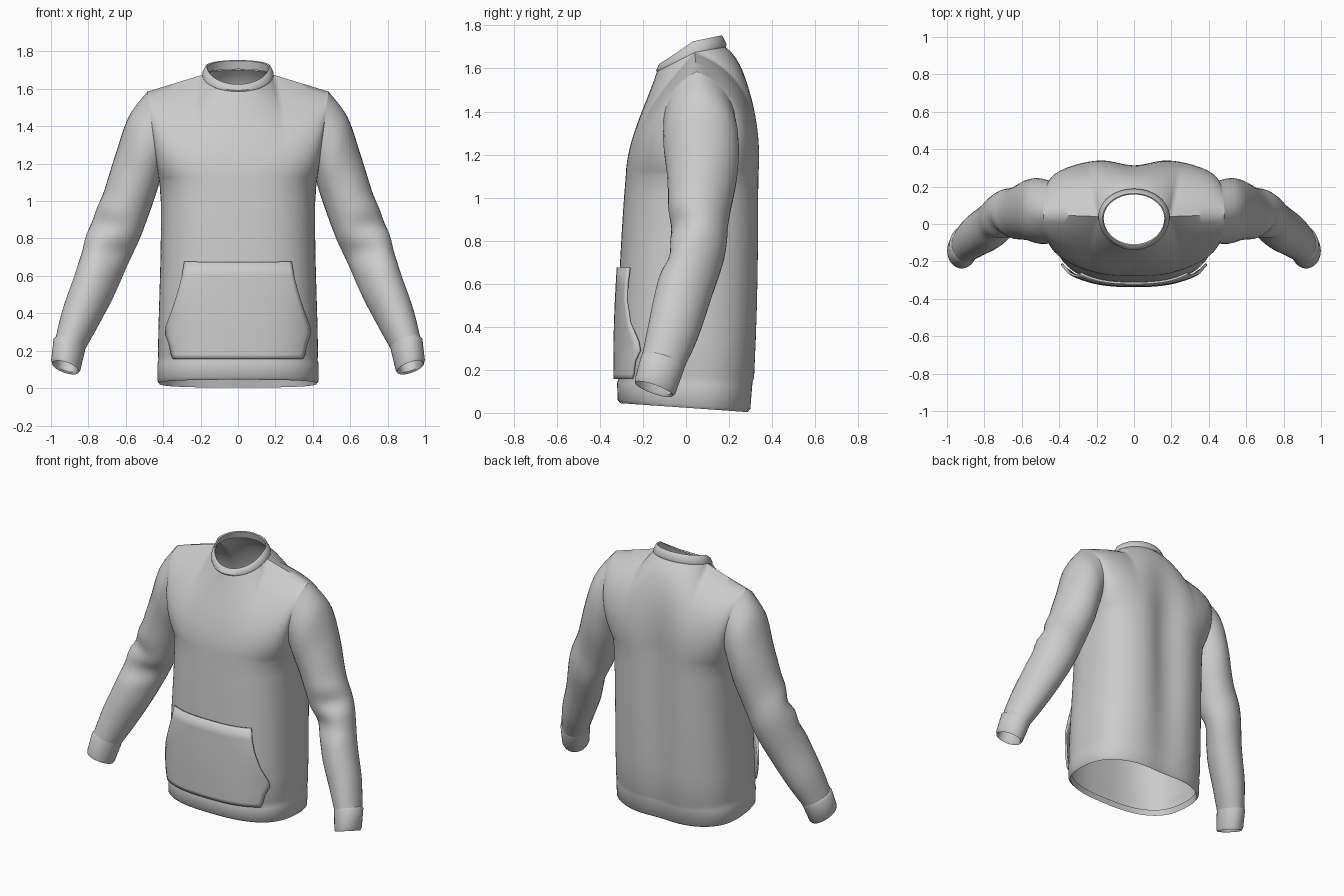
import bpy, bmesh, math
from mathutils import Vector

if "Cube" in bpy.data.objects:
    bpy.data.objects.remove(bpy.data.objects["Cube"])

E = 0.75          # roundness of the torso section
N = 60            # columns across each torso panel
K = 16            # rows from armpit to shoulder
NECK = 0.3        # share of the columns that end at the neckline


def lerp(a, b, t):
    return a + (b - a) * t


def make(name, grids, closed=False, mirror=False, angle=50):
    """Skin lists of point rows into one smooth object."""
    bm = bmesh.new()
    for rows in grids:
        vs = [[bm.verts.new(p) for p in r] for r in rows]
        n = len(rows[0])
        for a, b in zip(vs, vs[1:]):
            for j in range(n if closed else n - 1):
                k = (j + 1) % n
                bm.faces.new((a[j], a[k], b[k], b[j]))
    bmesh.ops.remove_doubles(bm, verts=bm.verts, dist=0.0004)
    bmesh.ops.recalc_face_normals(bm, faces=bm.faces)
    me = bpy.data.meshes.new(name)
    bm.to_mesh(me)
    bm.free()
    ob = bpy.data.objects.new(name, me)
    bpy.context.collection.objects.link(ob)
    if mirror:
        ob.modifiers.new("mirror", 'MIRROR')
    bpy.ops.object.select_all(action='DESELECT')
    ob.select_set(True)
    bpy.context.view_layer.objects.active = ob
    bpy.ops.object.shade_smooth_by_angle(angle=math.radians(angle))
    return ob


def spline(rows, sub):
    """Catmull-Rom interpolation between key rows."""
    out = []
    for i in range(len(rows) - 1):
        quad = zip(rows[max(i - 1, 0)], rows[i], rows[i + 1], rows[min(i + 2, len(rows) - 1)])
        quad = list(quad)
        for s in range(sub):
            t = s / sub
            out.append([b + (c - a) * (t / 2) + (2 * a - 5 * b + 4 * c - d) * (t * t / 2)
                        + (3 * b - a - 3 * c + d) * (t ** 3 / 2) for a, b, c, d in quad])
    return out + [rows[-1]]


def arc(u, w, side, mid, e=E):
    """Half torso section: side and mid are (y, z) at the side and the centre."""
    s, c = math.sin(u * math.pi / 2), max(math.cos(u * math.pi / 2), 0) ** e
    if abs(u) > 0.9999:
        c = 0
    return Vector((math.copysign(w * abs(s) ** e, s), lerp(side[0], mid[0], c), lerp(side[1], mid[1], c)))


def top_edge(u, mid):
    """Neckline in the middle, shoulder seam at the sides."""
    if abs(u) <= NECK + 1e-6:
        return arc(u / NECK, 0.19, (0.04, 1.675), mid, 1)
    s = (abs(u) - NECK) / (1 - NECK)
    return Vector((math.copysign(lerp(0.19, 0.485, s), u), lerp(0.04, 0.05, s), lerp(1.675, 1.585, s)))


# Torso: half width, side y, front (y, z), back (y, z)
LOW = [(.412, 0, (-.295, .08), (.285, .05)), (.42, 0, (-.305, .045), (.295, .003)),
       (.431, 0, (-.318, .06), (.308, .018)), (.431, 0, (-.320, .14), (.318, .12)),
       (.425, 0, (-.314, .158), (.320, .14)), (.428, 0, (-.322, .18), (.328, .165)),
       (.425, .01, (-.320, .34), (.338, .34)), (.420, .02, (-.315, .5), (.345, .5)),
       (.415, .035, (-.308, .67), (.350, .67)), (.412, .05, (-.298, .85), (.352, .85)),
       (.413, .06, (-.288, 1.0), (.352, 1.0)), (.42, .07, (-.28, 1.1), (.352, 1.1))]
US = [-1 + 2 * j / N for j in range(N + 1)]


def panel(back):
    rows = []
    for w, ys, f, b in LOW:
        zs = (f[1] + b[1]) / 2
        rows.append([arc(u, w, (ys, zs), b if back else f) for u in US])
    if back:
        c1, c2, top = ((.28, 1.15), (.358, 1.3)), ((.30, 1.5), (.325, 1.58)), (.185, 1.70)
    else:
        c1, c2, top = ((-.16, 1.15), (-.275, 1.27)), ((-.16, 1.5), (-.19, 1.42)), (-.135, 1.585)
    base = rows[-1]
    for k in range(1, K + 1):
        t = k / K
        rows.append([base[j] * (1 - t) ** 3 + arc(u, .43, *c1) * (3 * t * (1 - t) ** 2)
                     + arc(u, .47, *c2) * (3 * t * t * (1 - t)) + top_edge(u, top) * t ** 3
                     for j, u in enumerate(US)])
    if back:  # soft vertical valley down the spine
        for r in rows:
            for p in r:
                fade = min(1, .3 + p.z) * min(1, max(0, (1.65 - p.z) / .5))
                p.y -= .045 * math.exp(-(p.x / .12) ** 2) * fade
    return rows


front, rear = panel(False), panel(True)
make("torso", [front, rear])

# Sleeve: armhole loop, then sections (outer x, z, inner x, z, centre y, half depth, tilt)
hole = [r[-1].copy() for r in front[len(LOW) - 1:]] + [r[-1].copy() for r in rear[-2:len(LOW) - 1:-1]]
M = len(hole)


def section(ox, oz, ix, iz, y, d, tilt):
    c, out = Vector(((ox + ix) / 2, y, (oz + iz) / 2)), Vector(((ox - ix) / 2, 0, (oz - iz) / 2))
    fwd = Vector((0, -d, tilt))
    return [c - out * math.cos(2 * math.pi * i / M) + fwd * math.sin(2 * math.pi * i / M) for i in range(M)]


ARM = [(.585, 1.45, .435, 1.05, .07, .175, 0), (.655, 1.25, .465, .96, .075, .163, 0),
       (.725, 1.03, .525, .80, .06, .140, .01), (.795, .86, .59, .66, .058, .123, .02),
       (.865, .63, .665, .49, -.01, .125, .03), (.935, .43, .75, .33, -.06, .115, .03),
       (.975, .27, .815, .215, -.105, .098, .03)]
sleeve = spline([hole] + [section(*s) for s in ARM], 6)
for r in sleeve:  # elbow folds
    c = sum(r, Vector()) / M
    for i, p in enumerate(r):
        a = 2 * math.pi * i / M
        f = math.exp(-((c.z - .76) / .13) ** 2) * max(0, math.sin(a - .3))
        p += (p - c) * (.09 * f * math.sin((p.z - .76) * 36))
make("sleeves", [sleeve], closed=True, mirror=True)

# Cuffs with a rolled open end
CUFF = [(.975, .27, .815, .215, -.105, .098, .03), (.986, .262, .818, .2, -.109, .1, .03),
        (.999, .15, .842, .1, -.143, .095, .032), (.994, .132, .85, .088, -.149, .088, .03),
        (.984, .14, .858, .1, -.147, .078, .028), (.972, .24, .835, .2, -.115, .08, .028)]
make("cuffs", [[section(*s) for s in CUFF]], closed=True, mirror=True)

# Collar band around the neckline
COLLAR = [(.19, .04, 1.675, (-.135, 1.585), (.185, 1.70)), (.19, .04, 1.69, (-.139, 1.592), (.189, 1.712)),
          (.174, .035, 1.722, (-.123, 1.622), (.17, 1.75)), (.168, .033, 1.726, (-.115, 1.625), (.164, 1.754)),
          (.162, .03, 1.72, (-.108, 1.62), (.158, 1.75)), (.172, .035, 1.68, (-.118, 1.588), (.168, 1.705))]
HALF = [-1 + 2 * j / 24 for j in range(24)]
make("collar", [[[arc(u, w, (y, z), f, 1) for u in HALF] + [arc(-u, w, (y, z), b, 1) for u in HALF]
                 for w, y, z, f, b in COLLAR]], closed=True)

# Front pouch pocket: (z, half width), laid just off the torso
POCKET = [(.157, .345), (.18, .355), (.24, .368), (.29, .387), (.33, .383), (.42, .35),
          (.52, .318), (.6, .298), (.675, .285)]


def on_front(x, z, lift):
    t = (z - .16) / .51
    w, yf, ys = lerp(.427, .416, t), lerp(-.322, -.308, t), lerp(0, .035, t)
    return Vector((x, ys + (yf - ys) * (1 - abs(x / w) ** (2 / E)) ** (E / 2) - lift, z))


rows = []
for z, w in POCKET:
    gape = max(0, math.sin(math.pi * (z - .12) / .56))
    rows.append([on_front(w * u / 16, z, .008 + .006 * gape + .03 * gape * abs(u / 16) ** 4)
                 for u in range(-16, 17)])
pocket = make("pouch_pocket", [rows])
thick = pocket.modifiers.new("thickness", 'SOLIDIFY')
thick.thickness = 0.012
thick.offset = 0
